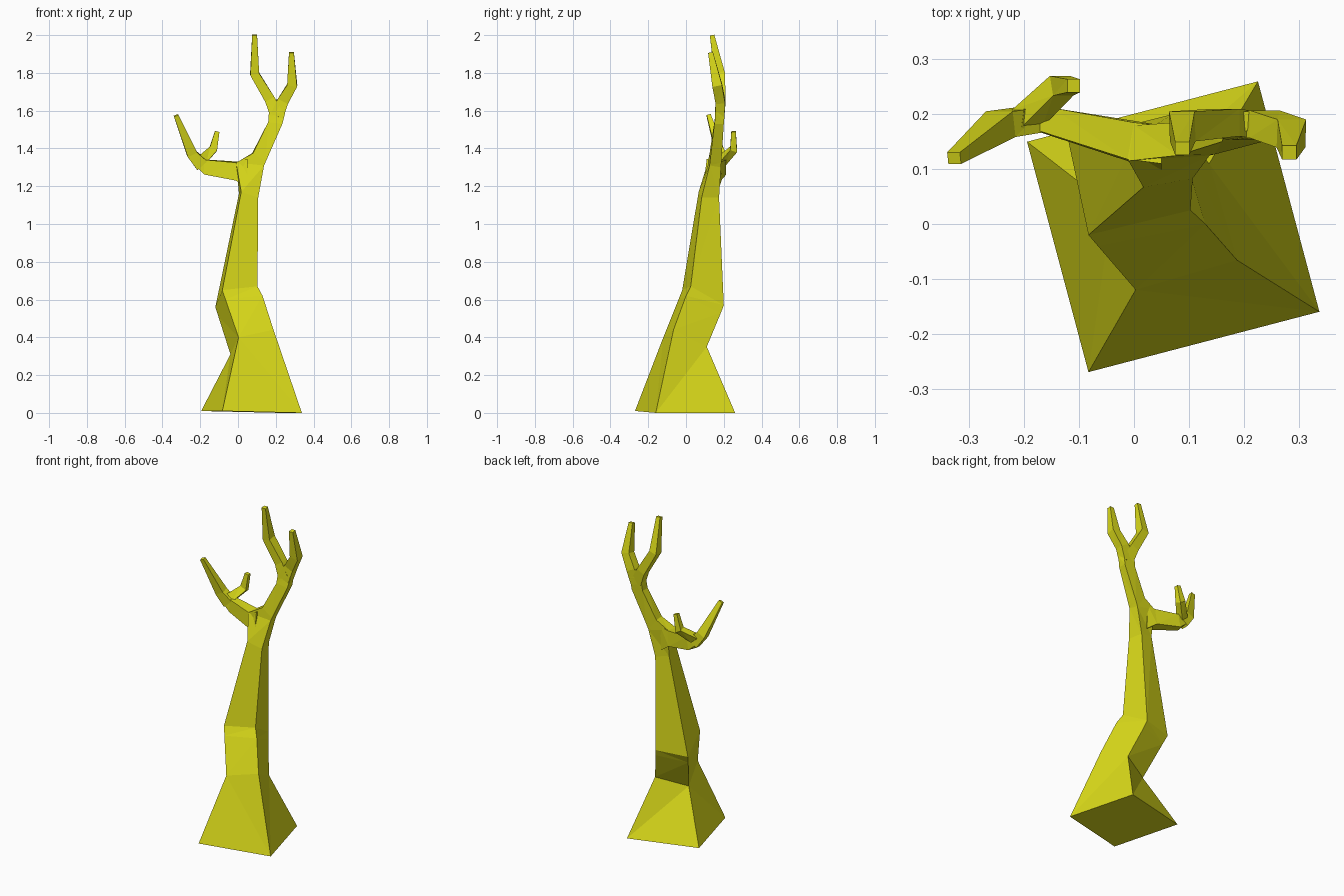
import bpy, bmesh
from mathutils import Vector

bark = bpy.data.materials.new("yellow_bark")
bark.diffuse_color = (0.70, 0.70, 0.01, 1)


def skin(name, rings):
    """Closed four-sided tube through a list of four-point rings."""
    bm = bmesh.new()
    loops = [[bm.verts.new(p) for p in r] for r in rings]
    for a, b in zip(loops, loops[1:]):
        for i in range(4):
            j = (i + 1) % 4
            bm.faces.new((a[i], a[j], b[j], b[i]))
    bm.faces.new(loops[0][::-1])
    bm.faces.new(loops[-1])
    # warped quads become flat triangles
    bmesh.ops.triangulate(bm, faces=bm.faces[:])
    bmesh.ops.recalc_face_normals(bm, faces=bm.faces[:])
    me = bpy.data.meshes.new(name)
    bm.to_mesh(me)
    bm.free()
    me.materials.append(bark)
    ob = bpy.data.objects.new(name, me)
    bpy.context.collection.objects.link(ob)
    return ob


def limb(name, path):
    """Square tube along (x, y, z, width, depth) stations."""
    pts = [Vector(p[:3]) for p in path]
    rings = []
    for i, (c, p) in enumerate(zip(pts, path)):
        t = (pts[min(i + 1, len(pts) - 1)] - pts[max(i - 1, 0)]).normalized()
        u = Vector((0, 1, 0)).cross(t).normalized()
        v = t.cross(u)
        w, d = p[3] / 2, p[4] / 2
        rings.append([c - u * w - v * d, c + u * w - v * d,
                      c + u * w + v * d, c - u * w + v * d])
    return skin(name, rings)


# trunk with flared foot, rising into the right bough (front, right, back, left)
skin("trunk", [
    [(-.083, -.27, .01), (.338, -.16, 0), (.226, .26, 0), (-.195, .15, .01)],
    [(.003, -.12, .40), (.188, -.066, .44), (.137, .11, .35), (-.04, .03, .31)],
    [(-.066, -.04, .60), (.13, 0, .62), (.08, .185, .53), (-.104, .127, .51)],
    [(-.083, -.02, .65), (.103, .025, .67), (.07, .20, .57), (-.12, .153, .56)],
    [(.017, .067, 1.17), (.107, .083, 1.14), (.09, .175, 1.14), (.005, .16, 1.16)],
    [(-.010, .115, 1.325), (.138, .125, 1.31), (.13, .185, 1.30), (.0, .18, 1.33)],
    [(.08, .125, 1.375), (.147, .127, 1.33), (.14, .187, 1.325), (.075, .185, 1.375)],
    [(.16, .15, 1.54), (.235, .15, 1.53), (.235, .20, 1.53), (.16, .20, 1.54)],
    [(.165, .16, 1.61), (.25, .16, 1.59), (.245, .205, 1.60), (.17, .205, 1.62)],
    [(.195, .17, 1.655), (.22, .17, 1.655), (.22, .205, 1.66), (.195, .205, 1.66)],
])

# fork of the right bough
limb("upper_left_twig", [(.205, .178, 1.58, .07, .05), (.168, .185, 1.66, .055, .05),
                         (.088, .178, 1.795, .048, .055), (.088, .138, 2.0, .026, .024)])
limb("upper_right_twig", [(.205, .178, 1.57, .07, .05), (.238, .182, 1.65, .06, .05),
                          (.287, .165, 1.735, .053, .052), (.283, .13, 1.908, .026, .026)])

# left bough, starting on the trunk side
skin("left_bough", [
    [(.05, .09, 1.19), (.05, .175, 1.19), (.05, .18, 1.34), (.05, .11, 1.345)],
    [(-.012, .115, 1.23), (-.012, .19, 1.235), (.0, .185, 1.33), (-.012, .118, 1.325)],
    [(-.18, .170, 1.262), (-.165, .213, 1.262), (-.15, .212, 1.34), (-.18, .172, 1.34)],
    [(-.215, .168, 1.30), (-.215, .21, 1.305), (-.20, .21, 1.37), (-.205, .175, 1.37)],
])

# fork of the left bough
limb("lower_left_twig", [(-.19, .19, 1.31, .07, .045), (-.243, .182, 1.37, .055, .048),
                         (-.328, .120, 1.575, .025, .022)])
limb("lower_right_twig", [(-.195, .192, 1.335, .055, .04), (-.132, .252, 1.395, .042, .038),
                          (-.110, .252, 1.49, .024, .024)])
